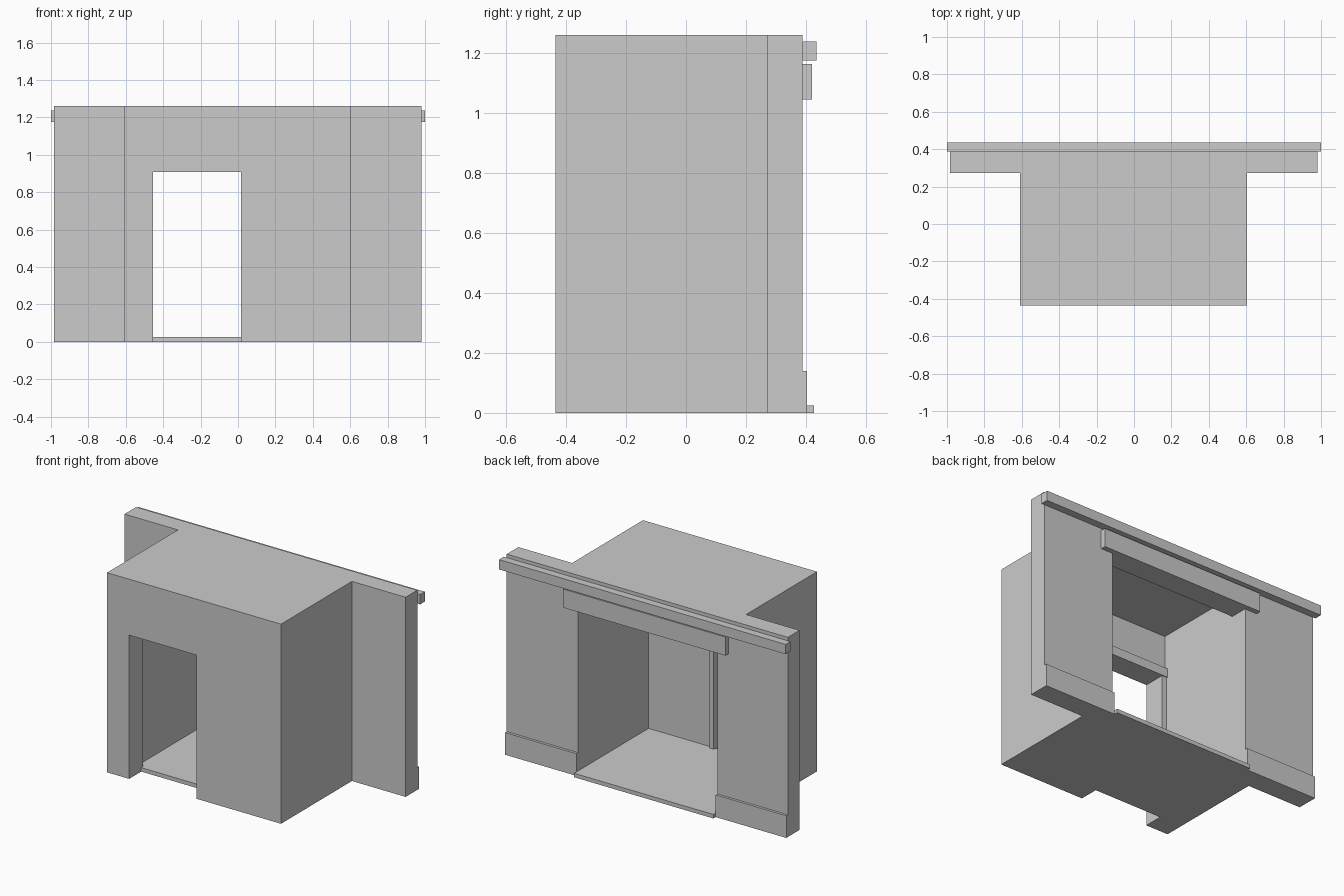
import bpy, bmesh

if "Cube" in bpy.data.objects:
    bpy.data.objects.remove(bpy.data.objects["Cube"])

grey = bpy.data.materials.new("plain_grey")
grey.diffuse_color = (0.6, 0.6, 0.6, 1)
grey.use_nodes = True
grey.node_tree.nodes["Principled BSDF"].inputs["Base Color"].default_value = grey.diffuse_color


def prism(name, plan, z0, z1):
    """Extrude a plan outline between two heights."""
    bm = bmesh.new()
    face = bm.faces.new([bm.verts.new((x, y, z0)) for x, y in plan])
    ext = bmesh.ops.extrude_face_region(bm, geom=[face])["geom"]
    top = [v for v in ext if isinstance(v, bmesh.types.BMVert)]
    bmesh.ops.translate(bm, verts=top, vec=(0, 0, z1 - z0))
    bmesh.ops.recalc_face_normals(bm, faces=bm.faces)
    mesh = bpy.data.meshes.new(name)
    bm.to_mesh(mesh)
    bm.free()
    mesh.materials.append(grey)
    ob = bpy.data.objects.new(name, mesh)
    bpy.context.collection.objects.link(ob)
    return ob


def box(name, x0, x1, y0, y1, z0, z1):
    return prism(name, [(x0, y0), (x1, y0), (x1, y1), (x0, y1)], z0, z1)


def cut(target, *bounds):
    """Subtract a box from the target."""
    cutter = box("cutter", *bounds)
    cutter.hide_render = True
    mod = target.modifiers.new("cut", 'BOOLEAN')
    mod.operation = 'DIFFERENCE'
    mod.solver = 'EXACT'
    mod.object = cutter
    bpy.context.view_layer.objects.active = target
    bpy.ops.object.modifier_apply(modifier=mod.name)
    bpy.data.objects.remove(cutter)


# Main dimensions
HEIGHT, FLOOR, CEILING = 1.26, 0.025, 1.18
WL, WR = -0.983, 0.98            # wide wall ends
BL, BR = -0.61, 0.605            # projecting bay sides
RL, RR = -0.49, 0.482            # room sides
DL, DR, DTOP = -0.455, 0.015, 0.907   # doorway
FRONT, ROOM_Y, STEP, BACK = -0.435, -0.315, 0.272, 0.388

# T-shaped shell, hollowed out
shell = prism("wall_shell", [(BL, FRONT), (BR, FRONT), (BR, STEP), (WR, STEP),
                             (WR, BACK), (WL, BACK), (WL, STEP), (BL, STEP)], 0, HEIGHT)
cut(shell, RL, RR, ROOM_Y, STEP, FLOOR, CEILING)       # room
cut(shell, RL, RR, 0.1, 0.6, FLOOR, 1.05)              # wide opening
cut(shell, DL, DR, -0.6, -0.2, FLOOR, DTOP)            # doorway
cut(shell, DL, DR, -0.6, ROOM_Y, -0.1, 0.1)            # doorway floor notch

# Trim on the wide wall
box("threshold", RL, RR, BACK, 0.427, 0, FLOOR)
box("opening_lintel", -0.57, 0.565, BACK, 0.42, 1.046, 1.163)
box("crown_rail", -1, 1, BACK, 0.435, 1.176, 1.238)
for side, x0, x1 in (("left", WL, RL), ("right", RR, WR)):
    box(side + "_skirting", x0, x1, BACK, 0.404, 0, 0.14)

# Door casing inside the room
box("door_head_casing", RL, 0.05, ROOM_Y, -0.292, DTOP, 0.963)
for side, x0, x1 in (("left", DL - 0.03, DL), ("right", DR, DR + 0.03)):
    box(side + "_door_casing", x0, x1, ROOM_Y, -0.297, FLOOR, DTOP)
